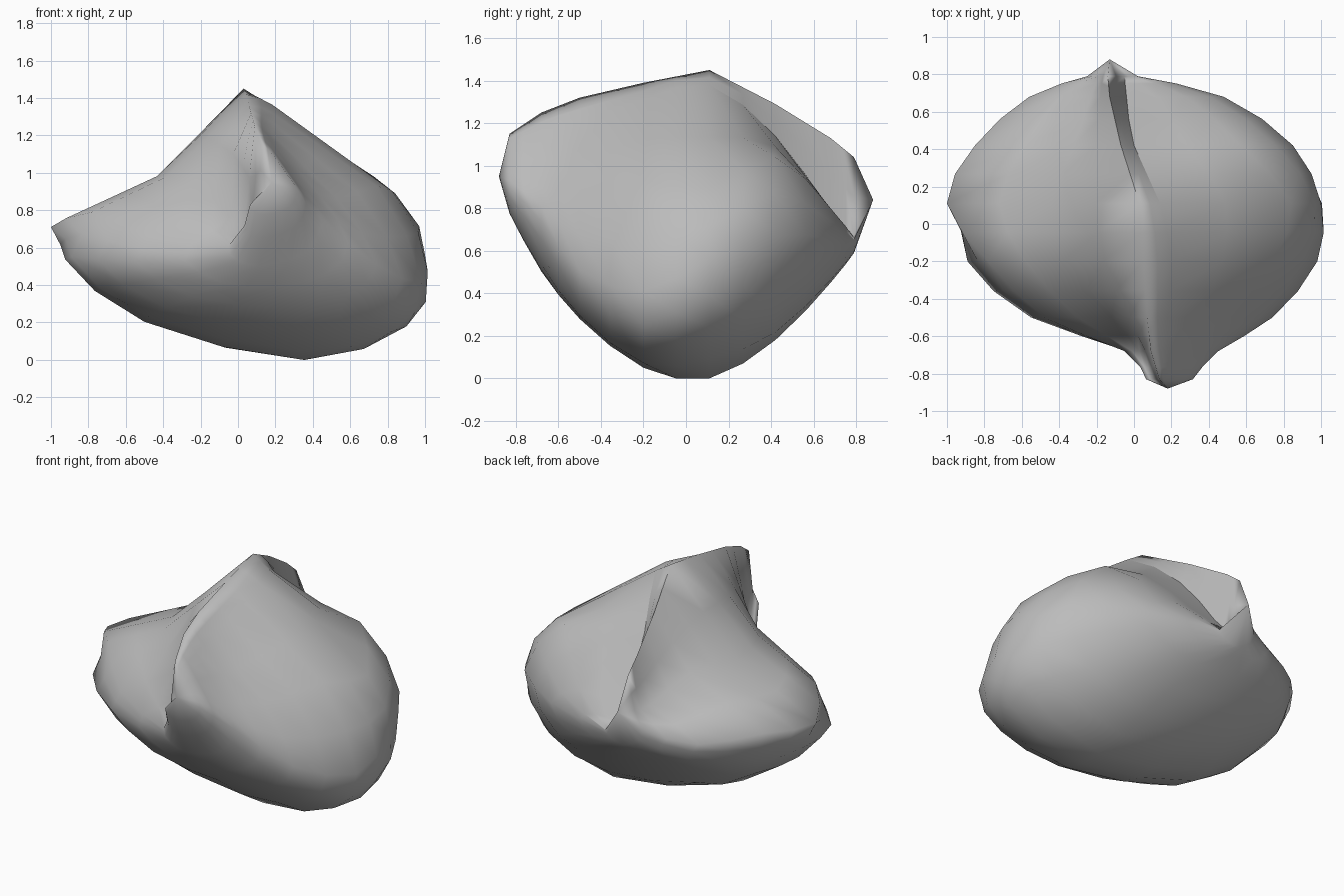
import bpy
import bmesh
from mathutils import Vector

default_cube = bpy.data.objects.get("Cube")
if default_cube:
    bpy.data.objects.remove(default_cube)


def make_material(name, colour):
    material = bpy.data.materials.new(name)
    material.use_nodes = True
    material.diffuse_color = colour
    shader = next(n for n in material.node_tree.nodes if n.type == "BSDF_PRINCIPLED")
    shader.inputs["Base Color"].default_value = colour
    return material


# Stations run from front to back; rails hold (x, z) in hundredths at each station
STATIONS = (-68, -50, -20, 11, 42, 68, 79)
RAILS = {
    "ridge": ((9, 125), (7, 132), (5, 139), (3, 145), (-7, 129), (-13, 113), (-14, 104)),
    "right_fold": ((18, 116), (18, 121), (20, 131), (14, 138), (0, 114), (-4, 79), (-5, 67)),
    "right_shoulder": ((37, 90), (53, 86), (74, 93), (84, 89), (57, 104), (28, 80), (-1, 66)),
    "right_rim": ((45, 74), (74, 51), (98, 41), (100, 56), (85, 67), (48, 66), (2, 65)),
    "right_belly": ((37, 58), (58, 34), (82, 15), (92, 24), (67, 31), (34, 50), (-2, 61)),
    "keel": ((18, 51), (22, 28), (32, 5), (36, 0), (26, 18), (8, 45), (-10, 59)),
    "left_belly": ((5, 51), (-25, 34), (-48, 23), (-48, 20), (-38, 28), (-22, 48), (-16, 61)),
    "left_under": ((-4, 56), (-55, 53), (-89, 55), (-90, 52), (-78, 52), (-49, 56), (-22, 65)),
    "left_rim": ((-5, 61), (-48, 66), (-78, 79), (-100, 71), (-85, 72), (-56, 67), (-25, 71)),
    "left_fold": ((3, 70), (-12, 88), (-38, 98), (-44, 97), (-32, 97), (-23, 84), (-19, 83)),
}
FRONT_TIP = Vector((0.18, -0.88, 0.95))
BACK_TIP = Vector((-0.13, 0.88, 0.84))
NAMES = list(RAILS)
# Parts of each section that curve; the folds and the left rim stay straight
ROUND_START = NAMES.index("right_shoulder")
ROUND_END = NAMES.index("left_under")


def midpoint(a, b, c, d):
    """Point halfway along the smooth curve from b to c."""
    return (9 * (b + c) - a - d) / 16


def refine_section(section):
    points = []
    count = len(section)
    for i, p in enumerate(section):
        following = section[(i + 1) % count]
        points.append(p)
        if ROUND_START <= i < ROUND_END:
            points.append(midpoint(section[i - 1], p, following, section[i + 2]))
        else:
            points.append(p.lerp(following, 0.5))
    return points


def refine_length(sections):
    result = []
    last = len(sections) - 1
    for i in range(last):
        b, c = sections[i], sections[i + 1]
        a, d = sections[max(i - 1, 0)], sections[min(i + 2, last)]
        between = [midpoint(*quad) for quad in zip(a, b, c, d)]
        between[0] = b[0].lerp(c[0], 0.5)  # straight ridge line
        result += [b, between]
    return result + [sections[last]]


def build_shell():
    bm = bmesh.new()

    # Cross-sections of the folded shell
    sections = [
        [Vector((RAILS[n][i][0], y, RAILS[n][i][1])) / 100 for n in NAMES]
        for i, y in enumerate(STATIONS)
    ]
    # Blunt nose section, shrunk towards the front tip
    nose = [FRONT_TIP.lerp(p, 0.5) for p in sections[0]]
    for p in nose:
        p.y = -0.83
        p.z += 0.05
    sections.insert(0, nose)
    sections = refine_length([refine_section(s) for s in sections])
    rings = [[bm.verts.new(p) for p in section] for section in sections]
    count = len(rings[0])

    # Skin between neighbouring sections
    for a, b in zip(rings, rings[1:]):
        for i in range(count):
            j = (i + 1) % count
            bm.faces.new((a[i], a[j], b[j], b[i]))

    # Closed front and back tips
    for ring, tip in ((rings[0], FRONT_TIP), (rings[-1], BACK_TIP)):
        apex = bm.verts.new(tip)
        for i in range(count):
            bm.faces.new((ring[i], ring[(i + 1) % count], apex))

    bmesh.ops.recalc_face_normals(bm, faces=bm.faces)
    for face in bm.faces:
        face.smooth = True

    # Hard creases along the rear ridge and the rear right fold
    for name in ("ridge", "right_fold"):
        k = NAMES.index(name) * 2
        for i in range(8, 14):
            bm.edges.get((rings[i][k], rings[i + 1][k])).smooth = False

    mesh = bpy.data.meshes.new("folded_shell")
    bm.to_mesh(mesh)
    bm.free()
    return mesh


shell_mesh = build_shell()
shell_mesh.materials.append(make_material("plain grey", (0.5, 0.5, 0.5, 1.0)))
shell = bpy.data.objects.new("folded_shell", shell_mesh)
bpy.context.scene.collection.objects.link(shell)
